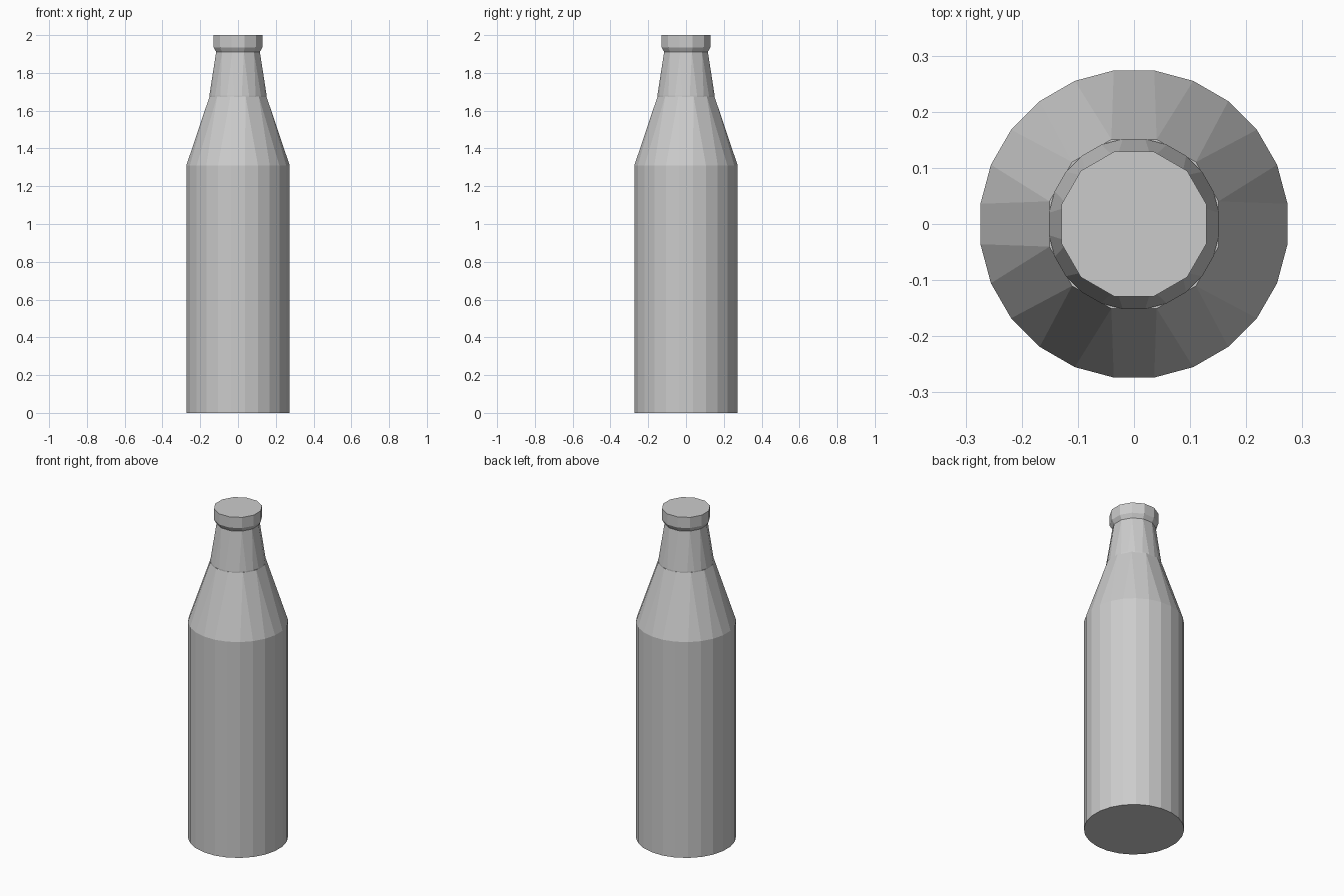
import bpy, bmesh
from math import cos, sin, pi

cube = bpy.data.objects.get("Cube")
if cube:
    bpy.data.objects.remove(cube, do_unlink=True)

GREY = (0.6, 0.6, 0.6, 1)
glass = bpy.data.materials.new("plain grey")
glass.use_nodes = True
glass.diffuse_color = GREY
glass.node_tree.nodes["Principled BSDF"].inputs["Base Color"].default_value = GREY


def ring(bm, sides, radius, z):
    """Regular ring with a flat side facing each axis."""
    angles = [2 * pi * (i + 0.5) / sides for i in range(sides)]
    return [bm.verts.new((radius * cos(a), radius * sin(a), z)) for a in angles]


def bridge(bm, low, high):
    """Join two rings; the lower one has as many or twice as many sides."""
    n, m = len(low), len(high)
    for i in range(m):
        j = (i + 1) % m
        if n == m:
            bm.faces.new((low[i], low[j], high[j], high[i]))
        else:
            bm.faces.new((low[2 * i], low[2 * i + 1], high[i]))
            bm.faces.new((low[2 * i + 1], low[(2 * i + 2) % n], high[j], high[i]))


def lathe(name, profile):
    """Closed part from (sides, radius, height) rings, bottom to top."""
    bm = bmesh.new()
    rings = [ring(bm, *p) for p in profile]
    for low, high in zip(rings, rings[1:]):
        bridge(bm, low, high)
    bm.faces.new(rings[0][::-1])
    bm.faces.new(rings[-1])
    bmesh.ops.recalc_face_normals(bm, faces=bm.faces)
    mesh = bpy.data.meshes.new(name)
    bm.to_mesh(mesh)
    bm.free()
    mesh.materials.append(glass)
    obj = bpy.data.objects.new(name, mesh)
    bpy.context.collection.objects.link(obj)
    return obj


# Straight body with a tapering shoulder
lathe("body", [(24, 0.276, 0), (24, 0.276, 1.31), (12, 0.156, 1.675)])

# Neck sitting on the shoulder with a thin lip
lathe("neck", [(24, 0.153, 1.67), (24, 0.153, 1.68), (12, 0.12, 1.91)])

# Flared cap with a flat top
lathe("cap", [(12, 0.116, 1.905), (12, 0.134, 1.935), (12, 0.134, 2.0)])
